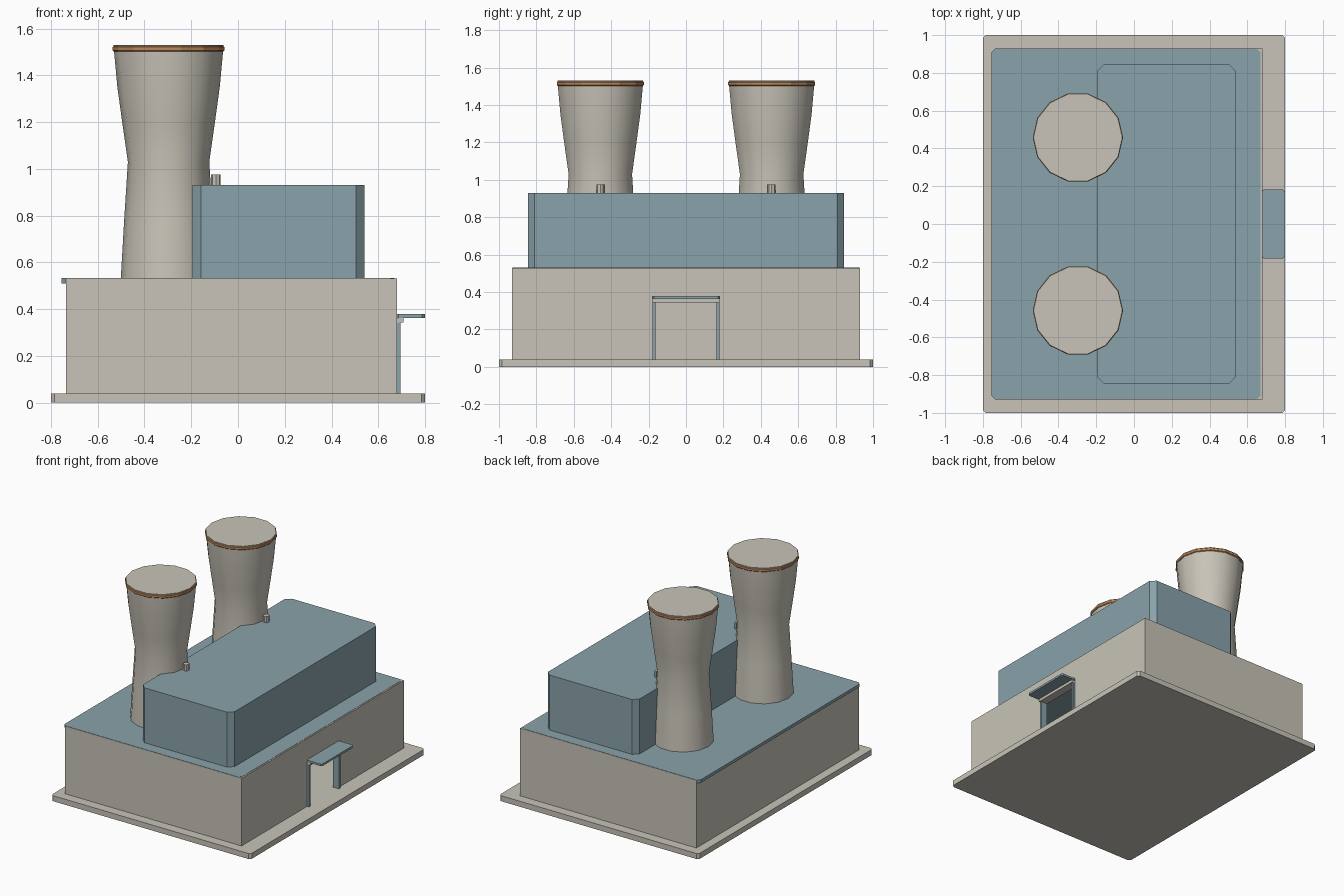
import bpy
import bmesh
from math import pi, cos, sin

cube = bpy.data.objects.get("Cube")
if cube:
    bpy.data.objects.remove(cube, do_unlink=True)


def material(name, rgb):
    m = bpy.data.materials.new(name)
    m.use_nodes = True
    m.diffuse_color = (*rgb, 1)
    m.node_tree.nodes["Principled BSDF"].inputs["Base Color"].default_value = (*rgb, 1)
    return m


BEIGE = material("warm_concrete", (0.58, 0.55, 0.48))
BLUE = material("slate_blue", (0.25, 0.365, 0.405))
COPPER = material("copper", (0.52, 0.25, 0.10))


def finish(name, bm, mat, smooth=False):
    bmesh.ops.recalc_face_normals(bm, faces=bm.faces)
    mesh = bpy.data.meshes.new(name)
    bm.to_mesh(mesh)
    bm.free()
    mesh.materials.append(mat)
    obj = bpy.data.objects.new(name, mesh)
    bpy.context.collection.objects.link(obj)
    if smooth:
        bpy.ops.object.select_all(action="DESELECT")
        obj.select_set(True)
        bpy.context.view_layer.objects.active = obj
        bpy.ops.object.shade_smooth_by_angle(angle=pi / 5)
    return obj


def box(name, x, y, z, mat, chamfer=0):
    """Box from ranges, with optional chamfered upright edges."""
    bm = bmesh.new()
    bmesh.ops.create_cube(bm, size=1)
    for v in bm.verts:
        v.co = [(r[0] + r[1]) / 2 + c * (r[1] - r[0]) for c, r in zip(v.co, (x, y, z))]
    if chamfer:
        upright = [e for e in bm.edges
                   if abs(e.verts[0].co.z - e.verts[1].co.z) > 0.9 * (z[1] - z[0])
                   and (e.verts[0].co.xy - e.verts[1].co.xy).length < 1e-5]
        bmesh.ops.bevel(bm, geom=upright, offset=chamfer, segments=1, affect="EDGES")
    return finish(name, bm, mat)


def turned(name, profile, sides, cx, cy, mat, smooth=True):
    """Capped solid of revolution from (radius, height) pairs."""
    bm = bmesh.new()
    rings = [[bm.verts.new((cx + r * cos(2 * pi * i / sides),
                            cy + r * sin(2 * pi * i / sides), z))
              for i in range(sides)] for r, z in profile]
    for low, high in zip(rings, rings[1:]):
        for i in range(sides):
            j = (i + 1) % sides
            bm.faces.new((low[i], low[j], high[j], high[i]))
    bm.faces.new(rings[0][::-1])
    bm.faces.new(rings[-1])
    return finish(name, bm, mat, smooth)


# Ground slab
box("base_slab", (-0.8, 0.8), (-1, 1), (0, 0.04), BEIGE, 0.015)

# Hollow hall with an open doorway in its +x wall
WALL = (0.04, 0.53)
box("hall_wall_front", (-0.735, 0.68), (-0.93, -0.90), WALL, BEIGE)
box("hall_wall_back", (-0.735, 0.68), (0.90, 0.93), WALL, BEIGE)
box("hall_wall_right", (-0.735, -0.705), (-0.90, 0.90), WALL, BEIGE)
box("hall_wall_door_front", (0.65, 0.68), (-0.90, -0.18), WALL, BEIGE)
box("hall_wall_door_back", (0.65, 0.68), (0.18, 0.90), WALL, BEIGE)
box("hall_wall_over_door", (0.65, 0.68), (-0.18, 0.18), (0.345, 0.53), BEIGE)

# Roof sheet and upper block
box("roof", (-0.755, 0.67), (-0.928, 0.928), (0.51, 0.532), BLUE, 0.02)
box("upper_block", (-0.195, 0.54), (-0.845, 0.845), (0.525, 0.93), BLUE, 0.036)

# Door frame and canopy
box("door_lintel", (0.645, 0.707), (-0.178, 0.178), (0.343, 0.363), BEIGE)
box("door_canopy", (0.675, 0.8), (-0.183, 0.183), (0.363, 0.378), BLUE, 0.012)
for side, label in ((-1, "front"), (1, "back")):
    y = sorted((side * 0.163, side * 0.18))
    box("door_post_" + label, (0.648, 0.695), y, (0.04, 0.343), BLUE)

# Cooling towers with copper bands, and the short vents beside them
TOWER = [(0.205, 0.52), (0.19, 0.78), (0.174, 1.03), (0.197, 1.19),
         (0.219, 1.35), (0.233, 1.50), (0.235, 1.53)]
BAND = [(0.234, 1.502), (0.239, 1.507), (0.239, 1.521), (0.234, 1.526)]
for side, label in ((-1, "front"), (1, "back")):
    y = side * 0.458
    turned("tower_" + label, TOWER, 14, -0.297, y, BEIGE)
    turned("tower_band_" + label, BAND, 14, -0.297, y, COPPER, False)
    turned("vent_" + label, [(0.021, 0.92), (0.021, 0.975)], 8, -0.095, y, BEIGE, False)
